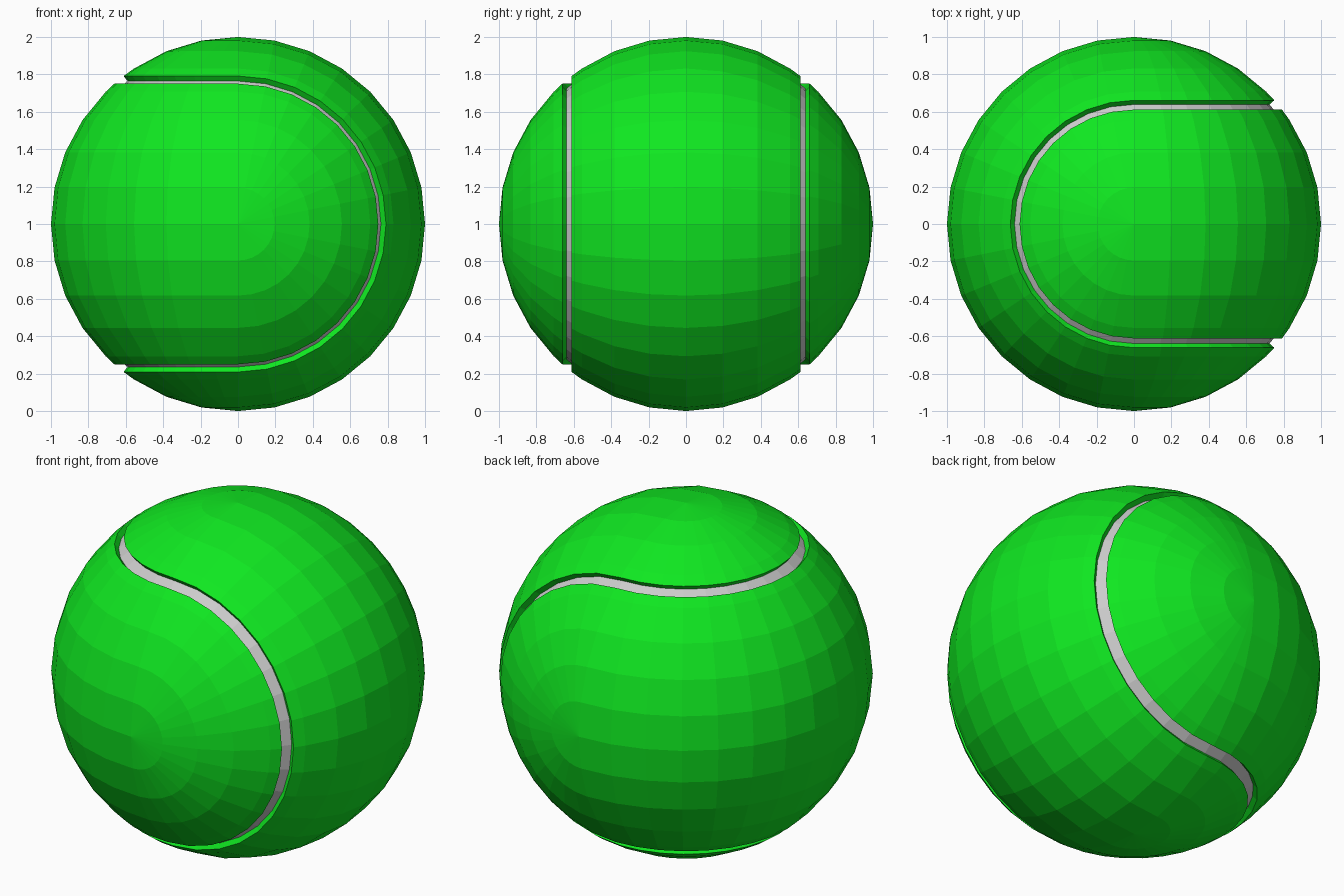
import bpy, bmesh
from math import radians, sin, cos, pi

if "Cube" in bpy.data.objects:
    bpy.data.objects.remove(bpy.data.objects["Cube"])

STEPS = 16            # facets per half turn
EDGE_A, EDGE_B = 48.6, 52.3   # groove edges, degrees from the y axis
DEPTH = 0.966         # radius of the groove floor


def pol(deg, r=1.0):
    a = radians(deg)
    return (r * cos(a), r * sin(a))   # (y, z) in the x = 0 plane


def spin_strip(bm, profile, about_y):
    # half turn: right half turns about y, left half turns about z
    rows = []
    for y, z in profile:
        row = []
        for i in range(STEPS + 1):
            p = pi * i / STEPS
            if about_y:
                co = (z * sin(p), y, z * cos(p))
            else:
                co = (-y * sin(p), y * cos(p), z)
            row.append(bm.verts.new((co[0], co[1], co[2] + 1)))
        rows.append(row)
    for a, b in zip(rows, rows[1:]):
        for i in range(STEPS):
            bm.faces.new((a[i], a[i + 1], b[i + 1], b[i]))


def make_part(name, profile, mat=None):
    bm = bmesh.new()
    for s in (1, -1):
        spin_strip(bm, [(s * y, z) for y, z in profile], True)
        spin_strip(bm, [(y, s * z) for y, z in profile], False)
    bmesh.ops.remove_doubles(bm, verts=bm.verts, dist=1e-4)
    bmesh.ops.dissolve_degenerate(bm, edges=bm.edges, dist=1e-5)
    bmesh.ops.recalc_face_normals(bm, faces=bm.faces)
    bm.normal_update()
    # make the outside face outwards
    total = 0
    for f in bm.faces:
        c = f.calc_center_median()
        c.z -= 1
        total += f.normal.dot(c) * f.calc_area()
    if total < 0:
        bmesh.ops.reverse_faces(bm, faces=bm.faces)
    me = bpy.data.meshes.new(name)
    bm.to_mesh(me)
    bm.free()
    if mat:
        me.materials.append(mat)
    ob = bpy.data.objects.new(name, me)
    bpy.context.collection.objects.link(ob)
    return ob


green = bpy.data.materials.new("green_felt")
green.diffuse_color = (0.005, 0.8, 0.015, 1)
green.use_nodes = True
green.node_tree.nodes["Principled BSDF"].inputs["Base Color"].default_value = green.diffuse_color

# panel covering front, left and back, with its groove wall
make_part("side_panel",
          [pol(11.25 * k) for k in range(5)] + [pol(EDGE_A), pol(EDGE_A, DEPTH)], green)
# panel covering top, right and bottom, with its groove wall
make_part("top_panel",
          [pol(EDGE_B, DEPTH), pol(EDGE_B)] + [pol(11.25 * k) for k in range(5, 9)], green)
# grey floor of the groove
make_part("seam", [pol(EDGE_A, DEPTH), pol(EDGE_B, DEPTH)])
